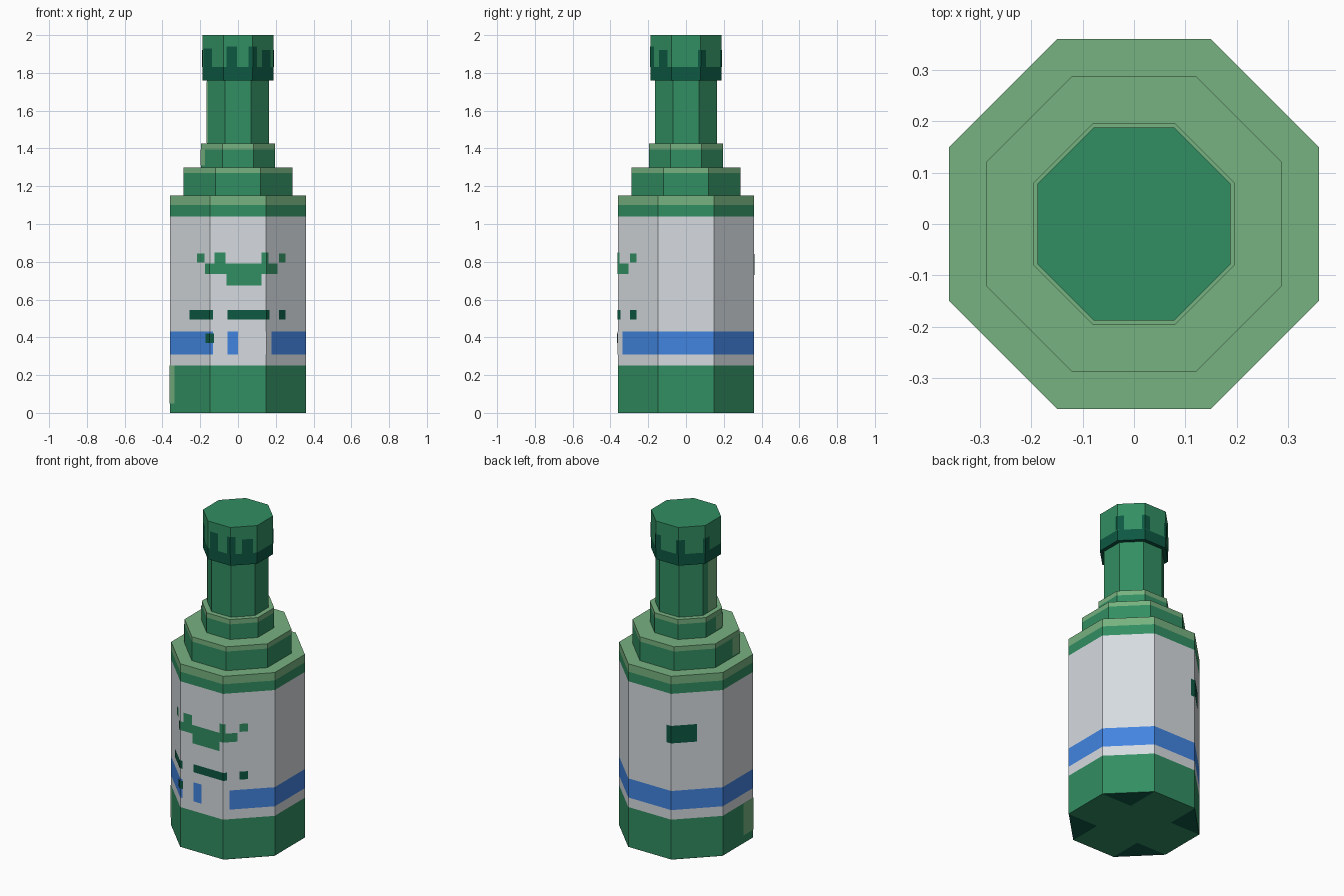
import bpy
import math

cube = bpy.data.objects.get("Cube")
if cube:
    bpy.data.objects.remove(cube, do_unlink=True)

TAN = math.tan(math.pi / 8)


def make_material(name, rgb):
    linear = [(c / 255 / 12.92 if c < 11 else ((c / 255 + 0.055) / 1.055) ** 2.4) for c in rgb]
    mat = bpy.data.materials.new(name)
    mat.use_nodes = True
    mat.diffuse_color = (*linear, 1)
    shader = mat.node_tree.nodes["Principled BSDF"]
    shader.inputs["Base Color"].default_value = (*linear, 1)
    shader.inputs["Roughness"].default_value = 0.8
    return mat


GREEN = make_material("glass green", (50, 142, 98))
LIGHT = make_material("pale green", (119, 178, 128))
DARK = make_material("dark green", (13, 88, 66))
WHITE = make_material("label white", (214, 219, 224))
BLUE = make_material("label blue", (66, 132, 224))


def add_mesh(name, verts, faces, mats, indices=None):
    mesh = bpy.data.meshes.new(name)
    mesh.from_pydata(verts, [], faces)
    for mat in mats:
        mesh.materials.append(mat)
    if indices:
        mesh.polygons.foreach_set("material_index", indices)
    mesh.update()
    obj = bpy.data.objects.new(name, mesh)
    bpy.context.collection.objects.link(obj)
    return obj


def wall_point(apothem, u, side, z):
    """Point on octagon side number 'side' (0 = front, counting toward +x)."""
    ang = math.radians(45 * side - 90)
    t = (u - side) * 2 * apothem * TAN
    c, s = math.cos(ang), math.sin(ang)
    return (apothem * c - t * s, apothem * s + t * c, z)


def tier(name, apothem, z0, bands, top, bottom):
    """Octagonal drum whose wall is split into coloured bands (end height, colour)."""
    mats = [GREEN, LIGHT, DARK, WHITE, BLUE]
    heights = [z0] + [b[0] for b in bands]
    verts = [wall_point(apothem, k + 0.5, k, z) for z in heights for k in range(8)]
    faces, idx = [], []
    for row, (_, colour) in enumerate(bands):
        for k in range(8):
            a, b = row * 8 + k, row * 8 + (k + 1) % 8
            faces.append((a, b, b + 8, a + 8))
            idx.append(mats.index(colour))
    n = 8 * len(bands)
    faces += [tuple(range(7, -1, -1)), tuple(range(n, n + 8))]
    idx += [mats.index(bottom), mats.index(top)]
    return add_mesh(name, verts, faces, mats, idx)


def wrap(name, apothem, rects, mat):
    """Thin painted rectangles (u0, u1, z0, z1) folded around the octagon."""
    verts, faces = [], []
    a = apothem + 0.003
    for u0, u1, z0, z1 in rects:
        folds = [k + 0.5 for k in range(-3, 9) if u0 < k + 0.5 < u1]
        cuts = [u0] + folds + [u1]
        for p, q in zip(cuts, cuts[1:]):
            side = math.floor((p + q) / 2 + 0.5)
            n = len(verts)
            verts += [wall_point(a, u, side, z) for u, z in ((p, z0), (q, z0), (q, z1), (p, z1))]
            faces.append((n, n + 1, n + 2, n + 3))
    return add_mesh(name, verts, faces, [mat])


def front(apothem, rects):
    """Convert front x ranges to positions around the octagon."""
    half = apothem * TAN

    def conv(x):
        if abs(x) <= half:
            return x / (2 * half)
        return math.copysign(0.5 + (abs(x) - half) / (apothem - half), x)
    return [(conv(x0), conv(x1), z0, z1) for x0, x1, z0, z1 in rects]


# Bottle drums
BODY, SHOULDER, COLLAR, NECK, CAP = 0.36, 0.288, 0.195, 0.165, 0.188
tier("body", BODY, 0, [(0.25, GREEN), (0.31, WHITE), (0.43, BLUE), (1.04, WHITE),
                       (1.10, GREEN), (1.15, LIGHT)], LIGHT, GREEN)
tier("shoulder", SHOULDER, 1.15, [(1.27, GREEN), (1.30, LIGHT)], LIGHT, GREEN)
tier("collar", COLLAR, 1.30, [(1.395, GREEN), (1.425, LIGHT)], LIGHT, GREEN)
tier("neck", NECK, 1.425, [(1.765, GREEN)], GREEN, GREEN)
tier("cap", CAP, 1.76, [(1.83, DARK), (2.0, GREEN)], GREEN, DARK)

# Label shapes
wrap("label_blocks", BODY, front(BODY, [
    (-0.214, -0.177, 0.795, 0.845), (-0.124, -0.066, 0.79, 0.85),
    (-0.172, 0.207, 0.735, 0.79), (0.124, 0.16, 0.79, 0.85),
    (-0.06, 0.124, 0.675, 0.735), (0.215, 0.25, 0.795, 0.845)]), GREEN)
wrap("label_dashes", BODY, front(BODY, [
    (-0.255, -0.13, 0.495, 0.545), (-0.055, 0.165, 0.495, 0.545),
    (0.215, 0.25, 0.495, 0.545)]), DARK)
wrap("label_band_gaps", BODY, front(BODY, [
    (-0.13, -0.055, 0.308, 0.432), (0, 0.175, 0.308, 0.432)]), WHITE)
wrap("label_spot", BODY + 0.002, front(BODY, [(-0.17, -0.125, 0.37, 0.42)]), DARK)
wrap("back_patch", BODY, [(4.4, 5.0, 0.73, 0.84)], DARK)

# Pale highlight running down one side
wrap("body_highlight", BODY, [(6.17, 6.63, 0.05, 0.25)], LIGHT)
wrap("shoulder_highlight", SHOULDER, [(6.19, 6.5, 1.16, 1.27)], LIGHT)
wrap("collar_highlight", COLLAR, [(6.1, 6.7, 1.31, 1.395)], LIGHT)
wrap("neck_highlight", NECK, [(5.85, 6.6, 1.43, 1.755)], LIGHT)

# Dark fingers rising between the drips on the cap
fingers = front(CAP, [(-0.18, -0.135, 1.83, 1.93), (-0.06, -0.005, 1.83, 1.94),
                      (0.055, 0.1, 1.83, 1.94), (0.125, 0.17, 1.83, 1.92)])
fingers += [(k + 0.4, k + 0.75, 1.83, 1.92) for k in range(2, 6)]
wrap("cap_fingers", CAP, fingers, DARK)

# Dark corners under the base
half = BODY * TAN
verts = []
for sx, sy in ((1, 1), (-1, 1), (-1, -1), (1, -1)):
    corner = [(sx * BODY, sy * half, -0.001), (sx * half, sy * half, -0.001),
              (sx * half, sy * BODY, -0.001)]
    verts += corner if sx * sy > 0 else corner[::-1]
add_mesh("base_corners", verts, [(i, i + 1, i + 2) for i in range(0, 12, 3)], [DARK])
